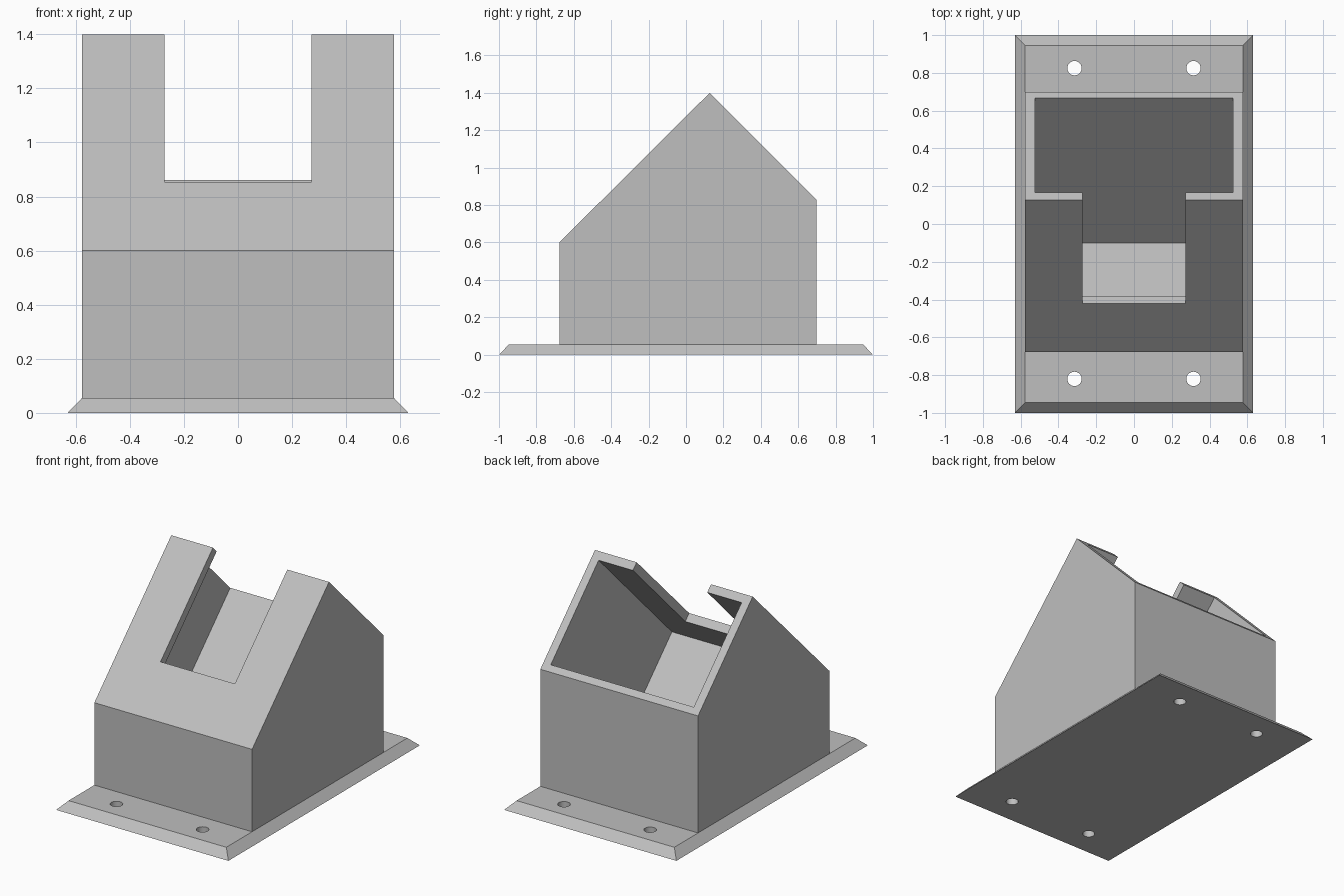
import bpy
import bmesh
from math import radians, tan
from mathutils import Matrix

cube = bpy.data.objects.get("Cube")
if cube:
    bpy.data.objects.remove(cube, do_unlink=True)

# Single light grey material
GREY = (0.52, 0.52, 0.52, 1.0)
grey = bpy.data.materials.new("light_grey")
grey.use_nodes = True
grey.diffuse_color = GREY
grey.node_tree.nodes["Principled BSDF"].inputs["Base Color"].default_value = GREY


def to_object(name, bm):
    bmesh.ops.recalc_face_normals(bm, faces=bm.faces)
    mesh = bpy.data.meshes.new(name)
    bm.to_mesh(mesh)
    bm.free()
    mesh.materials.append(grey)
    obj = bpy.data.objects.new(name, mesh)
    bpy.context.collection.objects.link(obj)
    return obj


def side_prism(name, profile, half_width):
    """Extrude a (y, z) side profile symmetrically along x."""
    bm = bmesh.new()
    face = bm.faces.new([bm.verts.new((-half_width, y, z)) for y, z in profile])
    grown = bmesh.ops.extrude_face_region(bm, geom=[face])["geom"]
    bmesh.ops.translate(bm, vec=(2 * half_width, 0, 0),
                        verts=[v for v in grown if isinstance(v, bmesh.types.BMVert)])
    return to_object(name, bm)


def cut(target, cutter):
    """Subtract the cutter from the target and discard it."""
    cutter.hide_render = True
    mod = target.modifiers.new("cut", "BOOLEAN")
    mod.operation = "DIFFERENCE"
    mod.solver = "EXACT"
    mod.object = cutter
    with bpy.context.temp_override(object=target, active_object=target,
                                   selected_objects=[target]):
        bpy.ops.object.modifier_apply(modifier=mod.name)
    bpy.data.objects.remove(cutter, do_unlink=True)


PLATE_TOP = 0.055

# Mounting plate with chamfered sides
bm = bmesh.new()
bmesh.ops.create_cube(bm, size=1)
for v in bm.verts:
    top = v.co.z > 0
    half_x, half_y = (0.577, 0.946) if top else (0.63, 1.0)
    v.co = (half_x if v.co.x > 0 else -half_x,
            half_y if v.co.y > 0 else -half_y,
            PLATE_TOP if top else 0)
mounting_plate = to_object("mounting_plate", bm)

# Four screw holes through the plate
bm = bmesh.new()
for x in (-0.315, 0.315):
    for y in (-0.82, 0.825):
        bmesh.ops.create_cone(bm, cap_ends=True, segments=32, radius1=0.038,
                              radius2=0.038, depth=0.3,
                              matrix=Matrix.Translation((x, y, 0)))
cut(mounting_plate, to_object("screw_hole_cutter", bm))

# Housing with a gabled side profile
housing = side_prism("housing", [
    (-0.677, PLATE_TOP), (-0.677, 0.6), (0.127, 1.4),
    (0.698, 0.829), (0.698, PLATE_TOP)], 0.577)

# Tilted box cavity, open through the rear slope
cut(housing, side_prism("cavity_cutter", [
    (-0.1, 0.095), (-0.6, 0.595), (0.265, 1.46), (0.765, 0.96)], 0.523))

# Slot through the front slope, open at the ridge
cut(housing, side_prism("slot_cutter", [
    (-0.5, 0.933), (-0.35, 0.783), (0.35, 1.483), (0.2, 1.633)], 0.272))

# Smooth hole walls, crisp edges elsewhere
bpy.ops.object.select_all(action="DESELECT")
for obj in (mounting_plate, housing):
    obj.select_set(True)
bpy.context.view_layer.objects.active = mounting_plate
bpy.ops.object.shade_smooth_by_angle(angle=radians(30))
